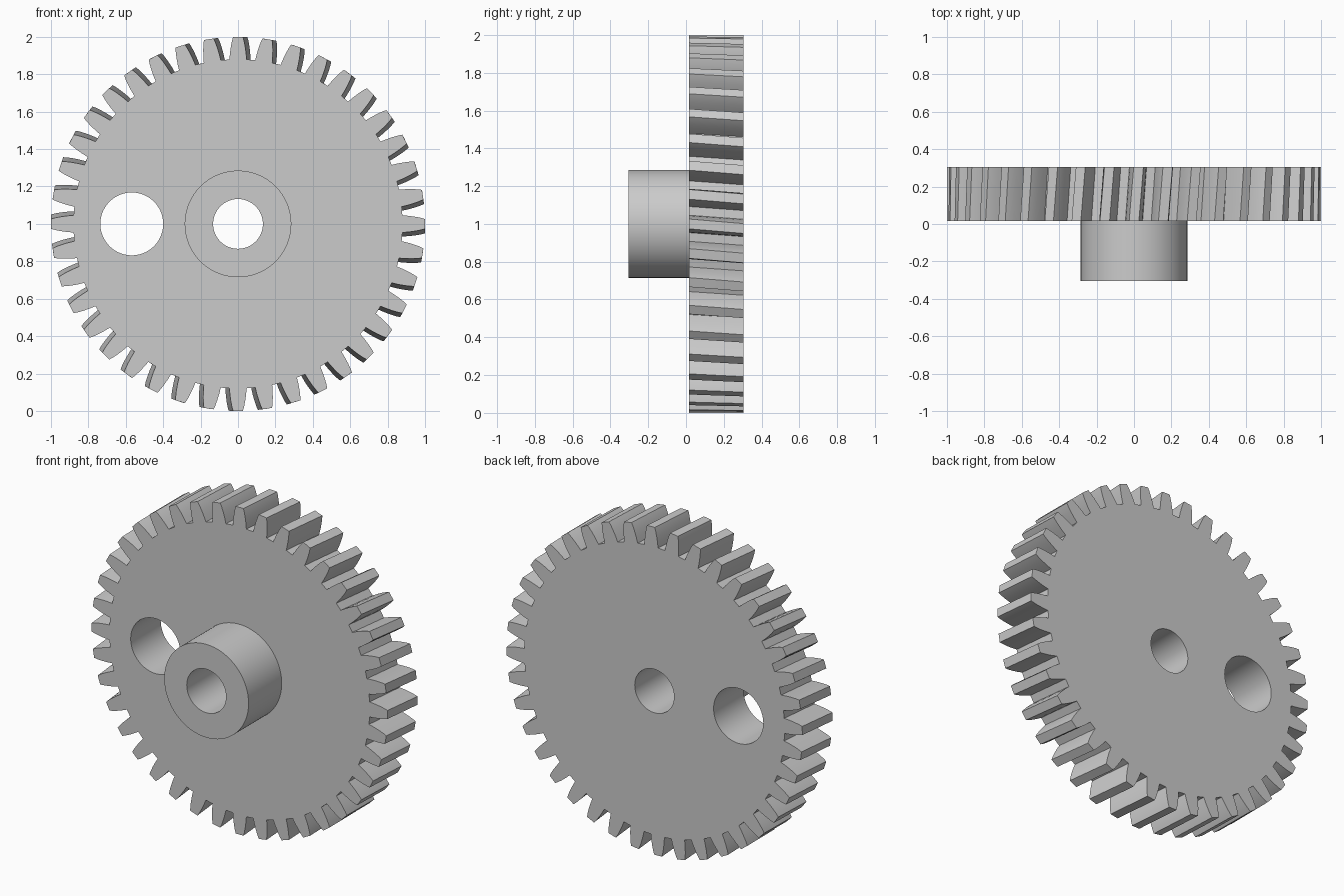
import bpy, bmesh, math

if "Cube" in bpy.data.objects:
    bpy.data.objects.remove(bpy.data.objects["Cube"])

TEETH = 40
FRONT, SEAT, BACK = -0.305, 0.015, 0.305   # hub face, wheel front, wheel back
TWIST = math.radians(1.4)                  # helical lead across the wheel
# half tooth outline: (radius, half width)
FLANK = [(0.88, 0.046), (0.915, 0.043), (0.95, 0.038), (0.98, 0.032), (1.0, 0.026)]

grey = bpy.data.materials.new("plain grey")
grey.diffuse_color = (0.6, 0.6, 0.6, 1)
grey.use_nodes = True
grey.node_tree.nodes["Principled BSDF"].inputs["Base Color"].default_value = grey.diffuse_color


def finish(obj):
    """Smooth the curved faces and keep the edges sharp."""
    bpy.ops.object.select_all(action='DESELECT')
    obj.select_set(True)
    bpy.context.view_layer.objects.active = obj
    bpy.ops.object.shade_smooth_by_angle(angle=math.radians(25))


def cylinder(name, radius, y0, y1, x=0.0):
    """Cylinder lying along y at axle height."""
    bpy.ops.mesh.primitive_cylinder_add(
        vertices=96, radius=radius, depth=y1 - y0,
        location=(x, (y0 + y1) / 2, 1), rotation=(math.pi / 2, 0, 0))
    obj = bpy.context.object
    obj.name = name
    obj.data.materials.append(grey)
    return obj


def cut(obj, cutter):
    mod = obj.modifiers.new("hole", 'BOOLEAN')
    mod.operation, mod.solver, mod.object = 'DIFFERENCE', 'EXACT', cutter
    bpy.context.view_layer.objects.active = obj
    bpy.ops.object.modifier_apply(modifier=mod.name)


# Toothed wheel: one outline repeated along y with a slight twist
half = [(r, w / r) for r, w in FLANK]
tooth = [(r, -a) for r, a in half] + [(r, a) for r, a in reversed(half)]
outline = [(r, a + 2 * math.pi * i / TEETH) for i in range(TEETH) for r, a in tooth]

bm = bmesh.new()
rings = []
STEPS = 3
for s in range(STEPS + 1):
    t = s / STEPS
    y = SEAT + (BACK - SEAT) * t
    rings.append([bm.verts.new((r * math.sin(a + TWIST * t), y,
                                1 + r * math.cos(a + TWIST * t)))
                  for r, a in outline])
n = len(outline)
for lower, upper in zip(rings, rings[1:]):
    for i in range(n):
        j = (i + 1) % n
        bm.faces.new((lower[i], lower[j], upper[j], upper[i]))
bm.faces.new(rings[0])
bm.faces.new(rings[-1][::-1])
bmesh.ops.recalc_face_normals(bm, faces=bm.faces)
mesh = bpy.data.meshes.new("toothed_wheel")
bm.to_mesh(mesh)
bm.free()
wheel = bpy.data.objects.new("toothed_wheel", mesh)
bpy.context.collection.objects.link(wheel)
mesh.materials.append(grey)

# Hub on the front
hub = cylinder("hub", 0.285, FRONT, SEAT)

# Axle bore through both parts, and the offset hole through the wheel
bore = cylinder("bore_cutter", 0.133, -0.6, 0.6)
side_hole = cylinder("side_hole_cutter", 0.168, -0.6, 0.6, x=-0.568)
cut(wheel, bore)
cut(wheel, side_hole)
cut(hub, bore)
for helper in (bore, side_hole):
    bpy.data.objects.remove(helper)

for part in (wheel, hub):
    finish(part)
